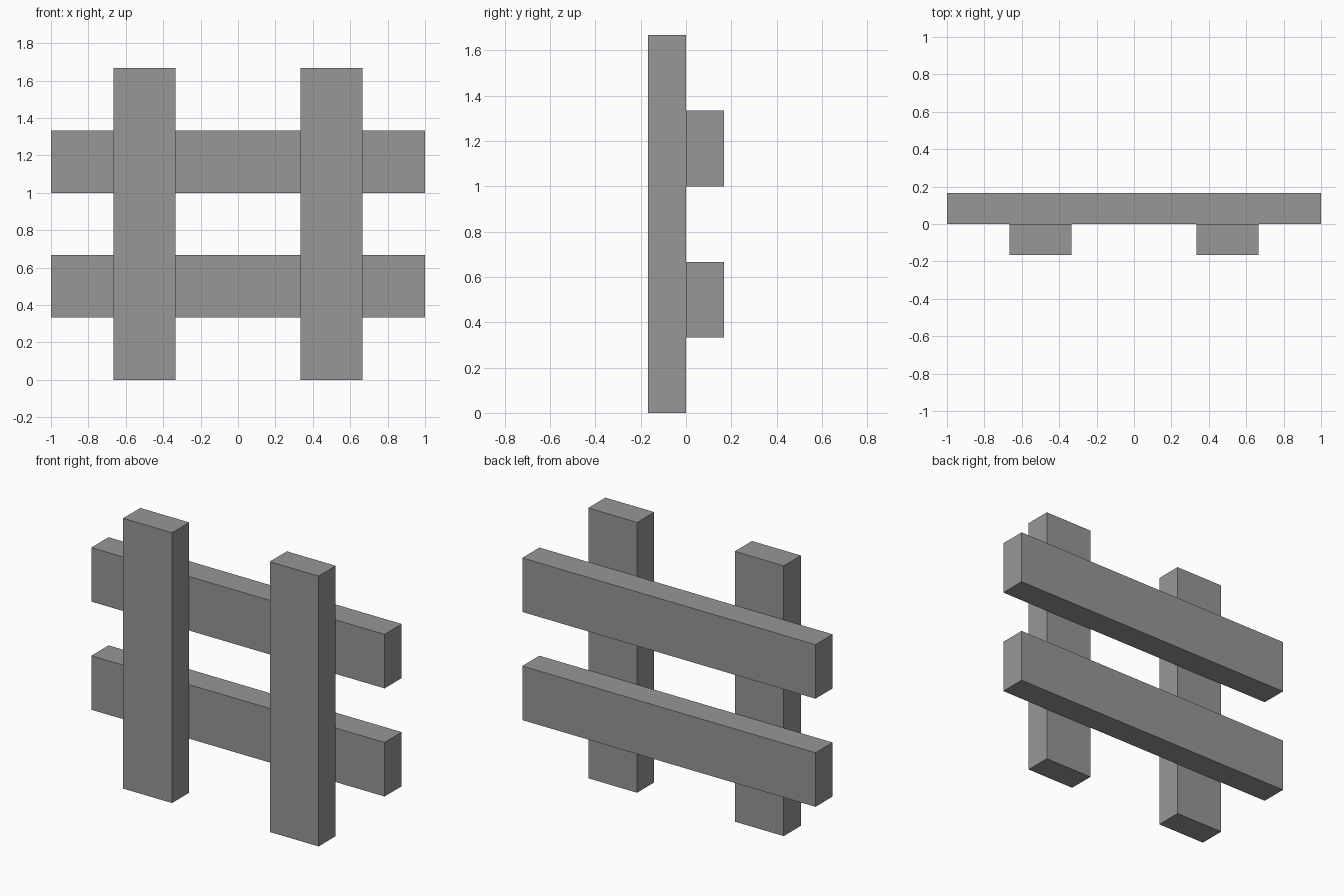
import bpy
import bmesh
from mathutils import Matrix, Vector

default_cube = bpy.data.objects.get("Cube")
if default_cube:
    bpy.data.objects.remove(default_cube, do_unlink=True)

WIDTH = 1 / 3          # face width of every board
THICK = WIDTH / 2      # board depth

grey = bpy.data.materials.new("plain_grey")
grey.use_nodes = True
colour = (0.31, 0.31, 0.31, 1)
grey.diffuse_color = colour
grey.node_tree.nodes["Principled BSDF"].inputs["Base Color"].default_value = colour


def board(name, size, centre):
    """Add a flat-faced board of the given size."""
    mesh = bpy.data.meshes.new(name)
    bm = bmesh.new()
    bmesh.ops.create_cube(bm, size=1, matrix=Matrix.Diagonal((*size, 1)))
    bm.to_mesh(mesh)
    bm.free()
    mesh.materials.append(grey)
    obj = bpy.data.objects.new(name, mesh)
    obj.location = Vector(centre)
    bpy.context.collection.objects.link(obj)
    return obj


# Upright posts at the front
post_height = 5 * WIDTH
for side, sign in (("left", 1), ("right", -1)):
    board(f"{side}_post", (WIDTH, THICK, post_height),
          (sign * 1.5 * WIDTH, -THICK / 2, post_height / 2))

# Horizontal rails fixed to the back of the posts
for level, step in (("lower", 1.5), ("upper", 3.5)):
    board(f"{level}_rail", (2, THICK, WIDTH), (0, THICK / 2, step * WIDTH))
